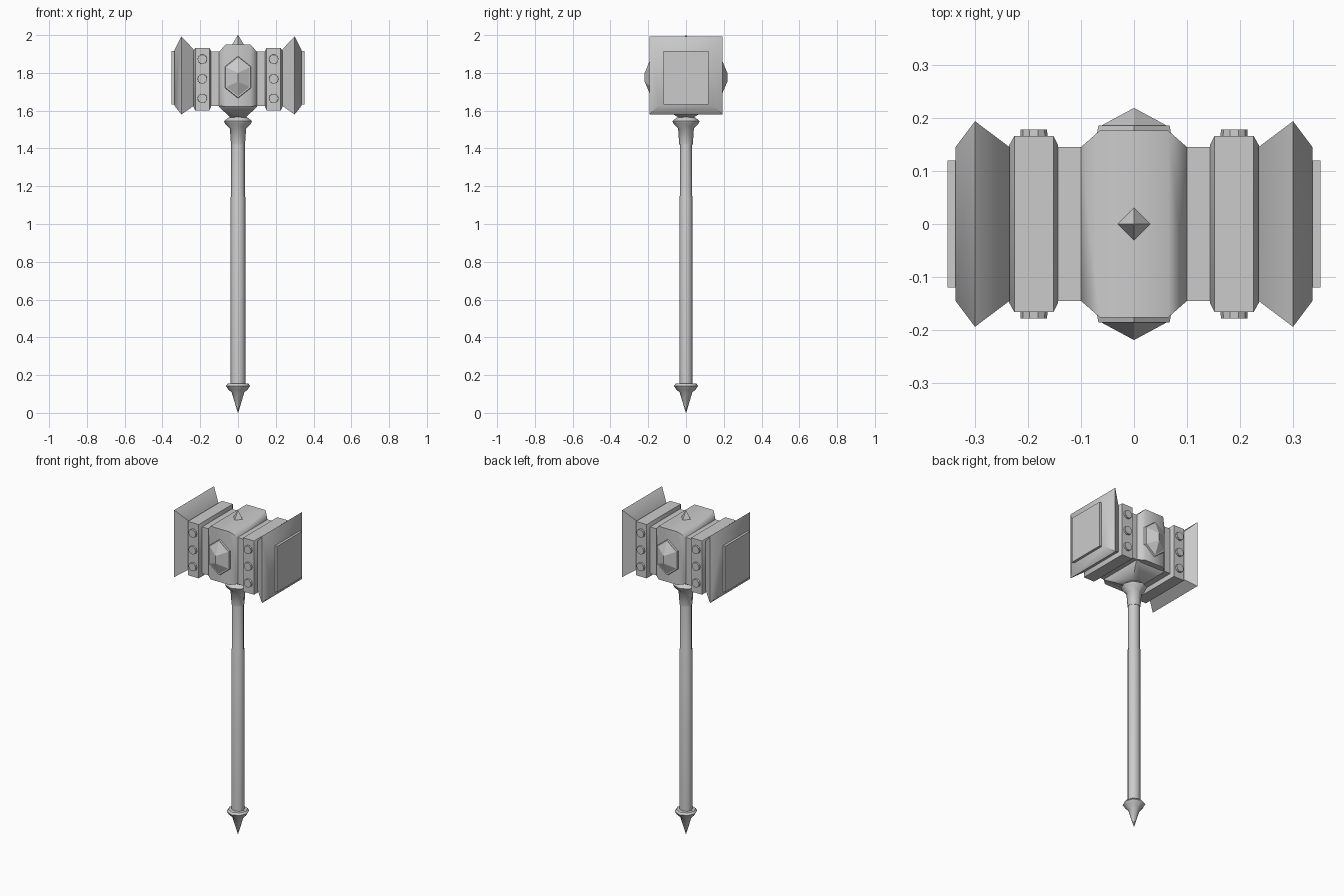
import bpy, bmesh, math
from mathutils import Vector

if "Cube" in bpy.data.objects:
    bpy.data.objects.remove(bpy.data.objects["Cube"])


def finish(name, bm, angle=50):
    bmesh.ops.recalc_face_normals(bm, faces=bm.faces[:])
    me = bpy.data.meshes.new(name)
    bm.to_mesh(me)
    bm.free()
    ob = bpy.data.objects.new(name, me)
    bpy.context.collection.objects.link(ob)
    bpy.ops.object.select_all(action='DESELECT')
    ob.select_set(True)
    bpy.context.view_layer.objects.active = ob
    bpy.ops.object.shade_smooth_by_angle(angle=math.radians(angle))
    return ob


def loft(name, rings, angle=50):
    """Skin a list of rings with equal point counts and cap both ends."""
    bm = bmesh.new()
    rows = [[bm.verts.new(p) for p in r] for r in rings]
    n = len(rows[0])
    for a, b in zip(rows, rows[1:]):
        for i in range(n):
            j = (i + 1) % n
            bm.faces.new((a[i], a[j], b[j], b[i]))
    bm.faces.new(rows[0])
    bm.faces.new(rows[-1])
    return finish(name, bm, angle)


def box_ring(x, hy, z0, z1):
    return [(x, -hy, z0), (x, hy, z0), (x, hy, z1), (x, -hy, z1)]


def flat_ring(z, hx, hy):
    return [(-hx, -hy, z), (hx, -hy, z), (hx, hy, z), (-hx, hy, z)]


def round_rings(profile, sides, sy=1.0):
    return [[(r * math.cos(math.tau * i / sides), sy * r * math.sin(math.tau * i / sides), z)
             for i in range(sides)] for z, r in profile]


# head core and raised centre block
loft("head_core", [box_ring(x, 0.145, 1.625, 1.913) for x in (-0.25, 0.25)])
loft("centre_block", [box_ring(-0.10, 0.145, 1.625, 1.913), box_ring(-0.065, 0.176, 1.622, 1.95),
                      box_ring(0.065, 0.176, 1.622, 1.95), box_ring(0.10, 0.145, 1.625, 1.913)])
loft("lower_socket", [flat_ring(1.63, 0.10, 0.145), flat_ring(1.62, 0.10, 0.14),
                      flat_ring(1.565, 0.042, 0.04)])
loft("top_spike", round_rings([(1.945, 0.034), (2.0, 0.001)], 4))

for s, side in ((-1, "left"), (1, "right")):
    # flared striking end and its face plate
    loft(f"{side}_flare", [box_ring(s * 0.235, 0.145, 1.625, 1.925),
                           box_ring(s * 0.30, 0.194, 1.58, 1.993),
                           box_ring(s * 0.337, 0.145, 1.627, 1.92)])
    loft(f"{side}_face_plate", [box_ring(s * x, 0.12, 1.632, 1.916) for x in (0.33, 0.352)], 30)
    # riveted band
    loft(f"{side}_band", [box_ring(s * x, h, 1.767 - h, 1.767 + h) for x, h in
                          ((0.143, 0.148), (0.152, 0.166), (0.226, 0.166), (0.236, 0.148))])
    # rivets on the front and back of the band
    for d, face in ((-1, "front"), (1, "back")):
        for k, z in enumerate((1.665, 1.768, 1.872)):
            rings = [[(s * 0.189 + r * math.cos(math.tau * i / 10), d * y,
                       z + r * math.sin(math.tau * i / 10)) for i in range(10)]
                     for y, r in ((0.16, 0.026), (0.178, 0.025))]
            loft(f"{side}_{face}_rivet_{k + 1}", rings, 30)

# gem and its frame on both faces
hexagon = [(0, 0.113), (0.07, 0.057), (0.07, -0.057), (0, -0.113), (-0.07, -0.057), (-0.07, 0.057)]
for d, face in ((-1, "front"), (1, "back")):
    loft(f"{face}_gem_frame", [[(x * k, d * y, 1.777 + z * k) for x, z in hexagon]
                               for y, k in ((0.17, 1.0), (0.186, 0.96))], 30)
    bm = bmesh.new()
    base = [bm.verts.new((x * 0.93, d * 0.184, 1.777 + z * 0.93)) for x, z in hexagon]
    hi = bm.verts.new((0, d * 0.219, 1.80))
    lo = bm.verts.new((0, d * 0.219, 1.754))
    b = base
    for f in ((b[0], b[1], hi), (b[1], b[2], lo, hi), (b[2], b[3], lo),
              (b[3], b[4], lo), (b[4], b[5], hi, lo), (b[5], b[0], hi), b):
        bm.faces.new(f)
    finish(f"{face}_gem", bm, 20)

# shaft with collar and spiked pommel
loft("shaft", round_rings([(0.12, 0.039), (1.14, 0.039), (1.15, 0.036), (1.55, 0.036)], 8, 0.9))
loft("collar", round_rings([(1.59, 0.035), (1.57, 0.042), (1.545, 0.074), (1.53, 0.068),
                            (1.505, 0.043), (1.42, 0.037)], 8, 0.97))
loft("pommel", round_rings([(0.156, 0.04), (0.155, 0.055), (0.143, 0.064), (0.125, 0.052),
                            (0.107, 0.033), (0.0, 0.001)], 8))
